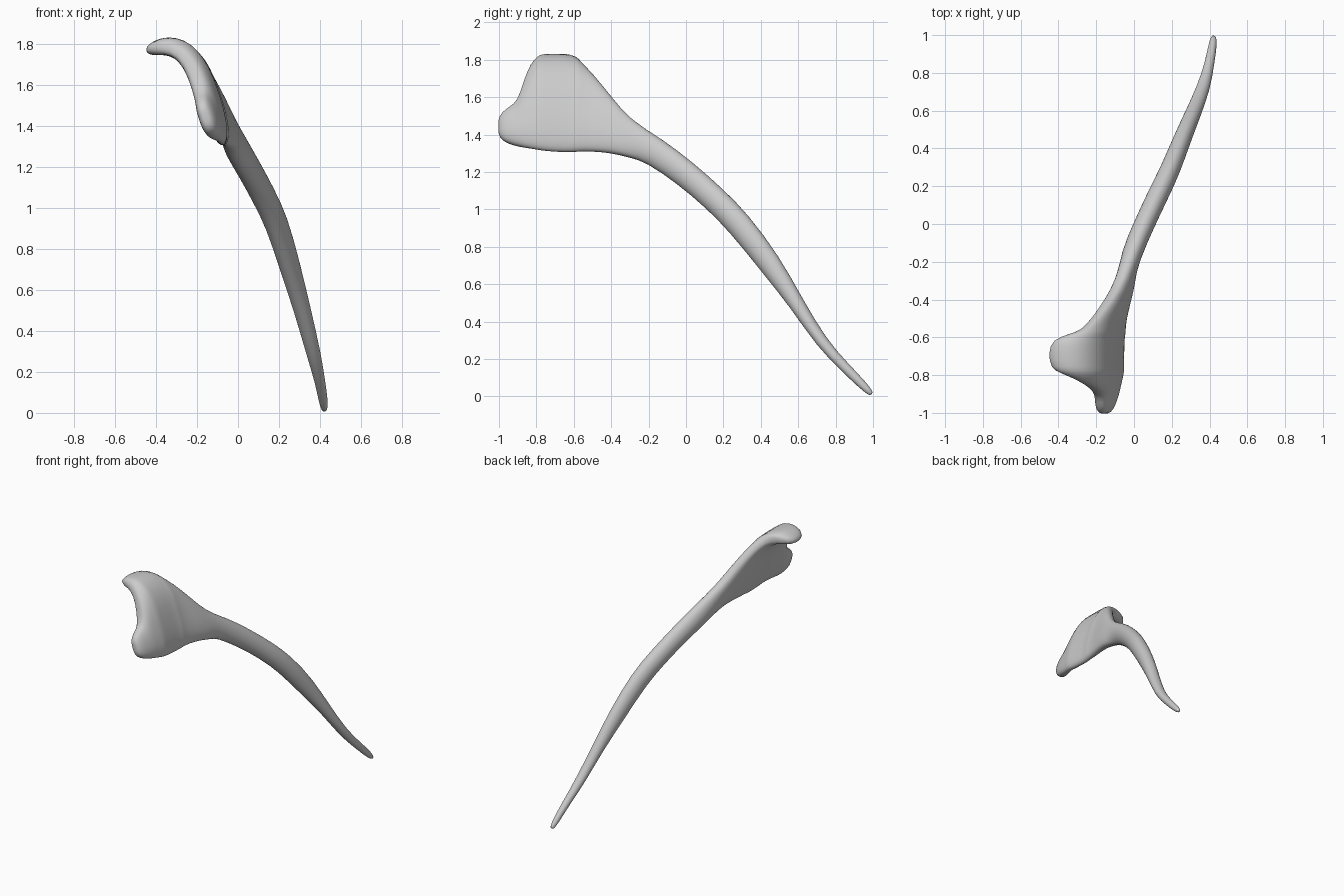
import bpy, bmesh, math
from mathutils import Vector

if "Cube" in bpy.data.objects:
    bpy.data.objects.remove(bpy.data.objects["Cube"])

N = 24  # points around each section

# Curled cross-section line of the blade in x, z (bottom edge to hook tip)
ARC = [Vector(p) for p in [(-.07, 1.295), (-.10, 1.42), (-.145, 1.55), (-.195, 1.68),
                           (-.265, 1.765), (-.35, 1.79), (-.45, 1.765)]]


def arc(t):
    """Catmull-Rom point on the curl, extended straight past its ends."""
    i = max(0, min(len(ARC) - 2, math.floor(t)))
    f = t - i
    b, c = ARC[i], ARC[i + 1]
    if f < 0 or f > 1:
        return b + (c - b) * f
    a = ARC[i - 1] if i else 2 * b - c
    d = ARC[i + 2] if i + 2 < len(ARC) else 2 * c - b
    return .5 * (2 * b + (c - a) * f + (2 * a - 5 * b + 4 * c - d) * f**2
                 + (3 * b - a - 3 * c + d) * f**3)


def spow(v, p):
    return math.copysign(abs(v) ** p, v)


def blade_ring(y, t0, t1, half, dx):
    ring = []
    for k in range(N):
        a = 2 * math.pi * k / N
        t = (t0 + t1) / 2 + (t1 - t0) / 2 * spow(math.cos(a), .9)
        tan = (arc(t + .05) - arc(t - .05)).normalized()
        p = arc(t) + Vector((tan.y, -tan.x)) * half * spow(math.sin(a), .75)
        ring.append((p.x + dx, y, p.y))
    return ring


def shaft_ring(c, axis, wide, tall):
    side = axis.cross(Vector((0, 0, 1))).normalized()
    up = side.cross(axis).normalized()
    ring = []
    for k in range(N):
        a = 2 * math.pi * k / N
        ring.append(c + up * tall * math.cos(a) + side * wide * math.sin(a))
    return ring


# Blade: y, lower and upper limit along the curl, half thickness, x shift
BLADE = [(-1.003, .85, 1.5, .02, -.05), (-.985, .6, 1.75, .037, -.047),
         (-.945, .43, 1.98, .046, -.04), (-.9, .33, 2.2, .05, -.03),
         (-.87, .28, 3.0, .05, -.02), (-.83, .22, 4.2, .052, -.01),
         (-.79, .16, 5.4, .055, 0), (-.765, .12, 5.95, .055, 0),
         (-.68, .06, 6.05, .055, 0), (-.61, .06, 5.85, .055, 0),
         (-.58, .08, 4.9, .055, .005), (-.56, .1, 4.2, .052, .005),
         (-.5, .1, 3.45, .05, .01), (-.4, .05, 2.4, .05, .03),
         (-.3, -.15, 1.45, .048, .045)]
# Shaft: x, y, z, half width, half height
SHAFT = [(-.02, -.17, 1.315, .055, .078), (.055, 0, 1.19, .055, .072),
         (.125, .15, 1.06, .056, .07), (.19, .28, .93, .054, .07),
         (.255, .45, .71, .048, .065), (.315, .59, .5, .042, .04),
         (.37, .725, .285, .036, .032), (.4, .85, .155, .025, .027),
         (.417, .95, .055, .023, .024), (.422, .992, .012, .014, .014)]

rings = [blade_ring(*s) for s in BLADE]
centres = [Vector(s[:3]) for s in SHAFT]
for i, s in enumerate(SHAFT):
    axis = centres[min(i + 1, len(SHAFT) - 1)] - centres[max(i - 1, 0)]
    rings.append(shaft_ring(centres[i], axis, s[3], s[4]))

# Loft all sections into one closed skin
bm = bmesh.new()
rows = [[bm.verts.new(p) for p in r] for r in rings]
for a, b in zip(rows, rows[1:]):
    for k in range(N):
        j = (k + 1) % N
        bm.faces.new((a[k], a[j], b[j], b[k]))
for r in (rows[0], rows[-1]):
    mid = bm.verts.new(sum((v.co for v in r), Vector()) / N)
    for k in range(N):
        bm.faces.new((r[k], r[(k + 1) % N], mid))
bmesh.ops.recalc_face_normals(bm, faces=bm.faces)
for f in bm.faces:
    f.smooth = True
mesh = bpy.data.meshes.new("curved_bone")
bm.to_mesh(mesh)
bm.free()
bone = bpy.data.objects.new("curved_bone", mesh)
bpy.context.collection.objects.link(bone)
bone.modifiers.new("smooth", 'SUBSURF').levels = 1
bone.modifiers["smooth"].render_levels = 1
